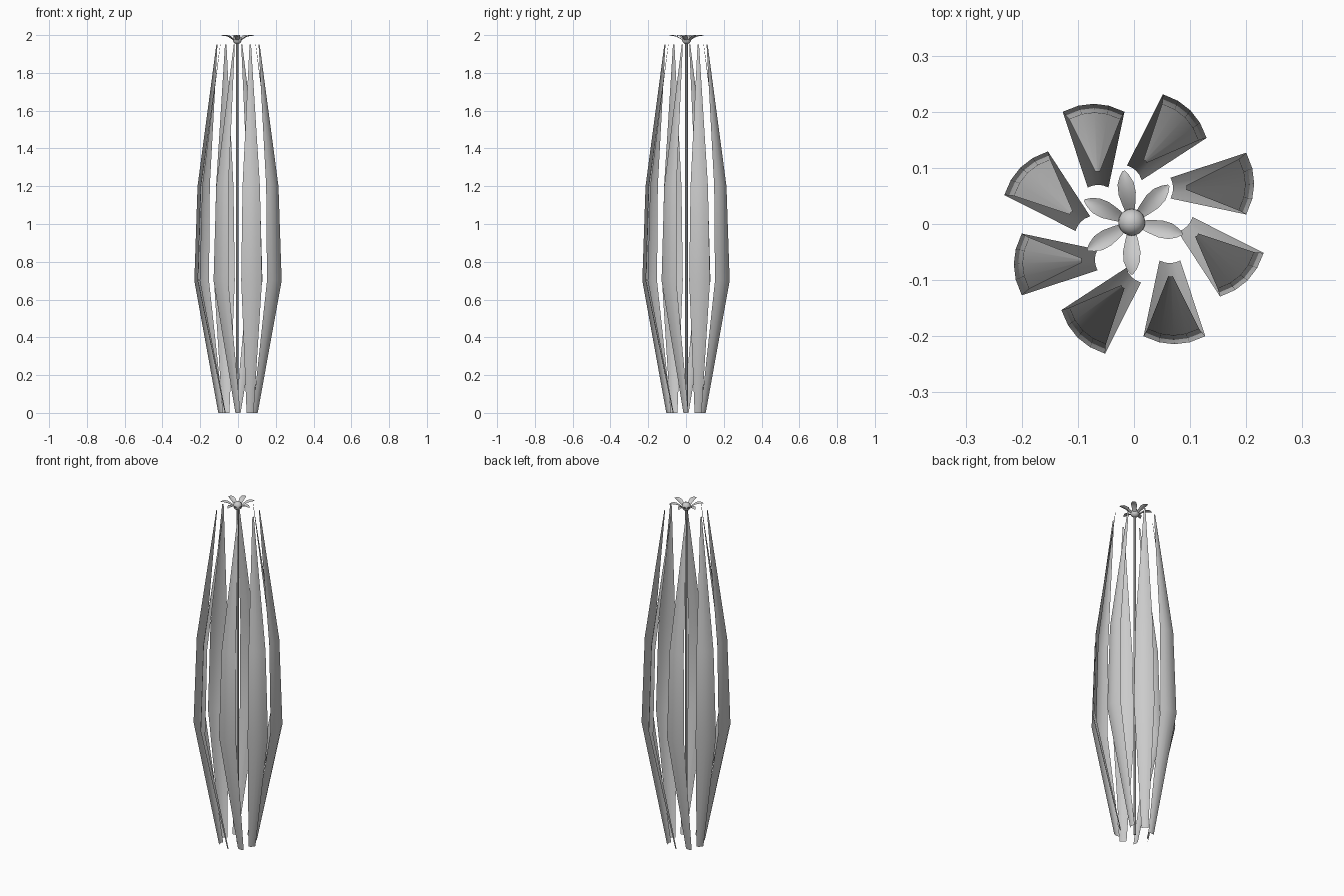
import bpy, math
from mathutils import Matrix, Vector

if "Cube" in bpy.data.objects:
    bpy.data.objects.remove(bpy.data.objects["Cube"])


def strip(name, rows, bow, sides, matrix):
    """Sheet lofted through rows of (x, y centre, z, width); bow pushes its middle outward."""
    verts, faces = [], []
    n = sides + 1
    for x, y, z, w in rows:
        for i in range(n):
            t = 2 * i / sides - 1
            off = bow * w * (1 - t * t)
            p = Vector((x + off, y + t * w / 2, z)) if bow > 0 else Vector((x, y + t * w / 2, z + off))
            verts.append(matrix @ p)
    for r in range(len(rows) - 1):
        for i in range(sides):
            a = r * n + i
            faces.append((a, a + 1, a + n + 1, a + n))
    mesh = bpy.data.meshes.new(name)
    mesh.from_pydata(verts, [], faces)
    ob = bpy.data.objects.new(name, mesh)
    bpy.context.collection.objects.link(ob)
    for p in mesh.polygons:
        p.use_smooth = True
    return ob


# Eight tall bent leaves, set slightly off-centre like a pinwheel
leaf_rows = [(0.065, 0.064, 0, 0.037), (0.200, 0.072, 0.70, 0.110),
             (0.187, 0.070, 1.20, 0.092), (0.093, 0.065, 1.95, 0.008)]
for k in range(8):
    strip("leaf_%d" % (k + 1), leaf_rows, 0.13, 4,
          Matrix.Rotation(math.radians(45 * k), 4, 'Z'))

# Thin central stem
CX, CY = -0.004, 0.003
bpy.ops.mesh.primitive_cylinder_add(vertices=10, radius=0.007, depth=1.97, location=(CX, CY, 0.985))
stem = bpy.context.object
stem.name = "stem"
bpy.ops.object.shade_smooth_by_angle()

# Round flower centre
bpy.ops.mesh.primitive_uv_sphere_add(segments=20, ring_count=12, radius=0.024, location=(CX, CY, 1.976))
bpy.context.object.name = "flower_centre"
bpy.ops.object.shade_smooth()

# Six cupped petals
petal_rows = [(0.012, 0, 1.966, 0.012), (0.032, 0, 1.983, 0.023), (0.052, 0, 1.996, 0.031),
              (0.070, 0, 2.0, 0.029), (0.084, 0, 1.999, 0.017), (0.093, 0, 1.995, 0.004)]
for k, ang in enumerate((99, 45, -13, -90, -148, -205)):
    m = Matrix.Translation((CX, CY, 0)) @ Matrix.Rotation(math.radians(ang), 4, 'Z')
    strip("petal_%d" % (k + 1), petal_rows, -0.15, 4, m)
